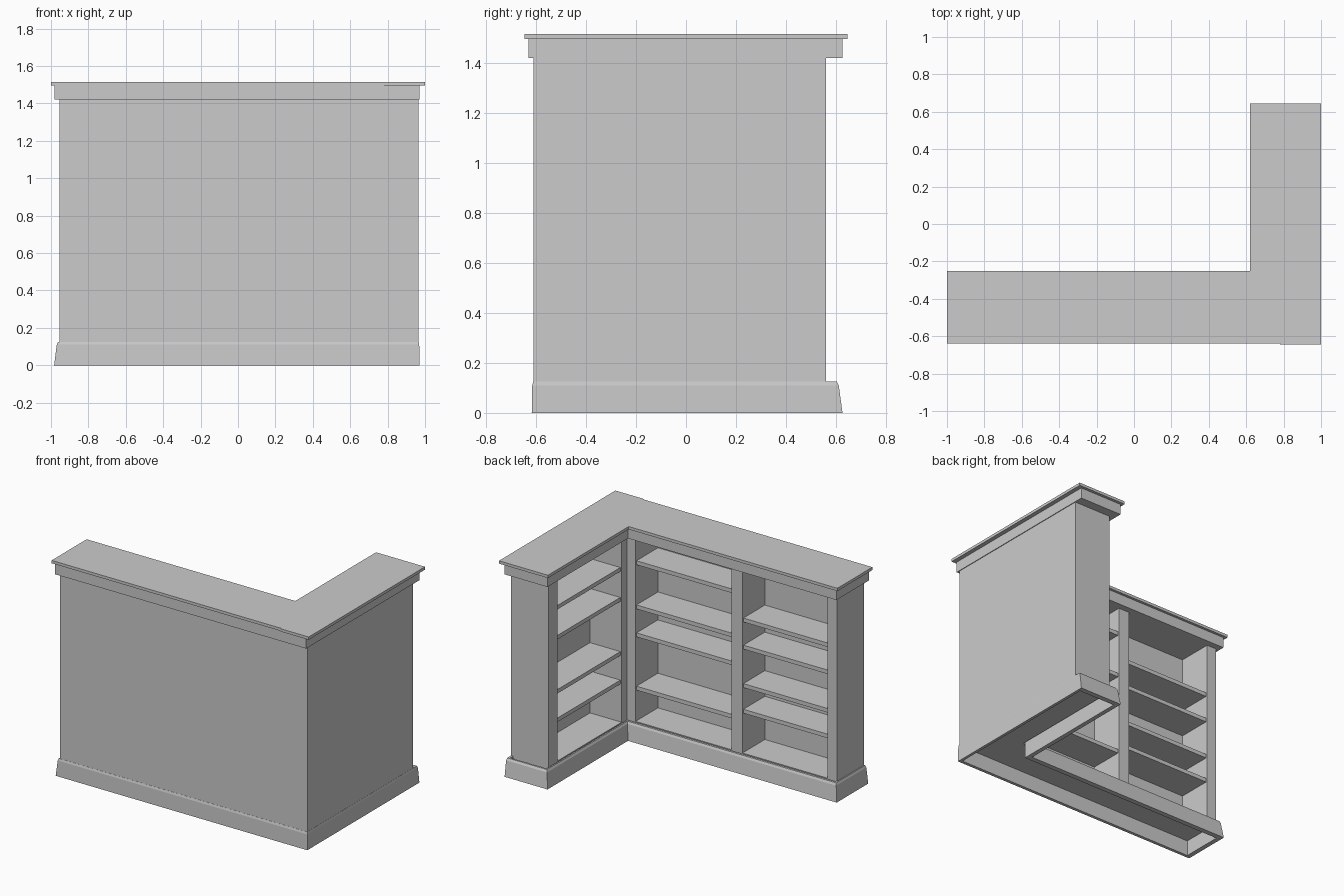
import bpy, bmesh

if "Cube" in bpy.data.objects:
    bpy.data.objects.remove(bpy.data.objects["Cube"])


def loft(name, rings, closed=False):
    """Bridge stacked rings of equal point count; cap the ends unless closed."""
    bm = bmesh.new()
    loops = [[bm.verts.new((x, y, z)) for x, y in pts] for pts, z in rings]
    n = len(loops[0])
    pairs = list(zip(loops, loops[1:]))
    if closed:
        pairs.append((loops[-1], loops[0]))
    else:
        bm.faces.new(loops[0])
        bm.faces.new(loops[-1])
    for a, b in pairs:
        for i in range(n):
            j = (i + 1) % n
            bm.faces.new((a[i], a[j], b[j], b[i]))
    bmesh.ops.recalc_face_normals(bm, faces=bm.faces)
    me = bpy.data.meshes.new(name)
    bm.to_mesh(me)
    bm.free()
    ob = bpy.data.objects.new(name, me)
    bpy.context.collection.objects.link(ob)
    return ob


def ell(x0, x1, y0, y1, xi, yi):
    """L outline: long arm along x, short arm running back at the right."""
    return [(x0, y0), (x1, y0), (x1, y1), (xi, y1), (xi, yi), (x0, yi)]


def box(name, x0, x1, y0, y1, z0, z1):
    pts = [(x0, y0), (x1, y0), (x1, y1), (x0, y1)]
    return loft(name, [(pts, z0), (pts, z1)])


FLOOR, CEIL = 0.127, 1.42
XF, YF = 0.675, -0.312          # open faces of the short and long arms
XB, YB = 0.92, -0.56            # inner faces of the back panels

# Top slab, with the slight step on its front edge
slab = ell(-1.0, 1.0, -0.638, 0.645, 0.62, -0.25)
slab[1:2] = [(0.78, -0.638), (0.78, -0.645), (1.0, -0.645)]
loft("top_slab", [(slab, 1.495), (slab, 1.515)])

# Frieze under the slab
frieze = ell(-0.98, 0.97, -0.63, 0.625, 0.638, -0.268)
loft("frieze", [(frieze, CEIL), (frieze, 1.495)])

# Hollow skirting with sloped faces and a chamfered top
inner = ell(-0.95, 0.95, -0.595, 0.59, 0.668, -0.303)
loft("skirting", [
    (ell(-0.983, 0.97, -0.617, 0.626, 0.637, -0.267), 0.0),
    (ell(-0.969, 0.969, -0.615, 0.611, 0.651, -0.281), 0.11),
    (ell(-0.963, 0.966, -0.611, 0.603, 0.658, -0.288), 0.125),
    (inner, 0.125), (inner, 0.0)], closed=True)

# Bottom board closing the bays above the hollow base
floor = ell(-0.955, 0.965, -0.61, 0.56, XF, YF)
loft("floor_board", [(floor, 0.108), (floor, FLOOR)])

# Back panels
box("long_back_panel", -0.955, 0.965, -0.61, YB, FLOOR, CEIL)
box("short_back_panel", XB, 0.965, -0.61, 0.56, FLOOR, CEIL)

# Upright posts between the bays
box("left_post", -0.955, -0.88, YB, YF, FLOOR, CEIL)
box("middle_post", -0.22, -0.135, YB, YF, FLOOR, CEIL)
box("end_post", XF, XB, 0.46, 0.56, FLOOR, CEIL)

# Corner post, notched where the two arms meet
corner = [(0.61, YB), (XB, YB), (XB, -0.25), (XF, -0.25), (XF, YF), (0.61, YF)]
loft("corner_post", [(corner, FLOOR), (corner, CEIL)])

# Shelves in each bay: footprint and heights of the upper faces
bays = {
    "left_bay_shelf": ((-0.88, -0.22, YB, YF - 0.01), (0.43, 0.61, 0.88, 1.07)),
    "centre_bay_shelf": ((-0.135, 0.61, YB, YF - 0.01), (0.37, 0.744, 0.94, 1.25)),
    "short_bay_shelf": ((XF + 0.01, XB, -0.25, 0.46), (0.42, 0.62, 1.0, 1.21)),
}
for name, (foot, heights) in bays.items():
    for i, z in enumerate(heights):
        box(f"{name}_{i + 1}", *foot, z - 0.028, z)
